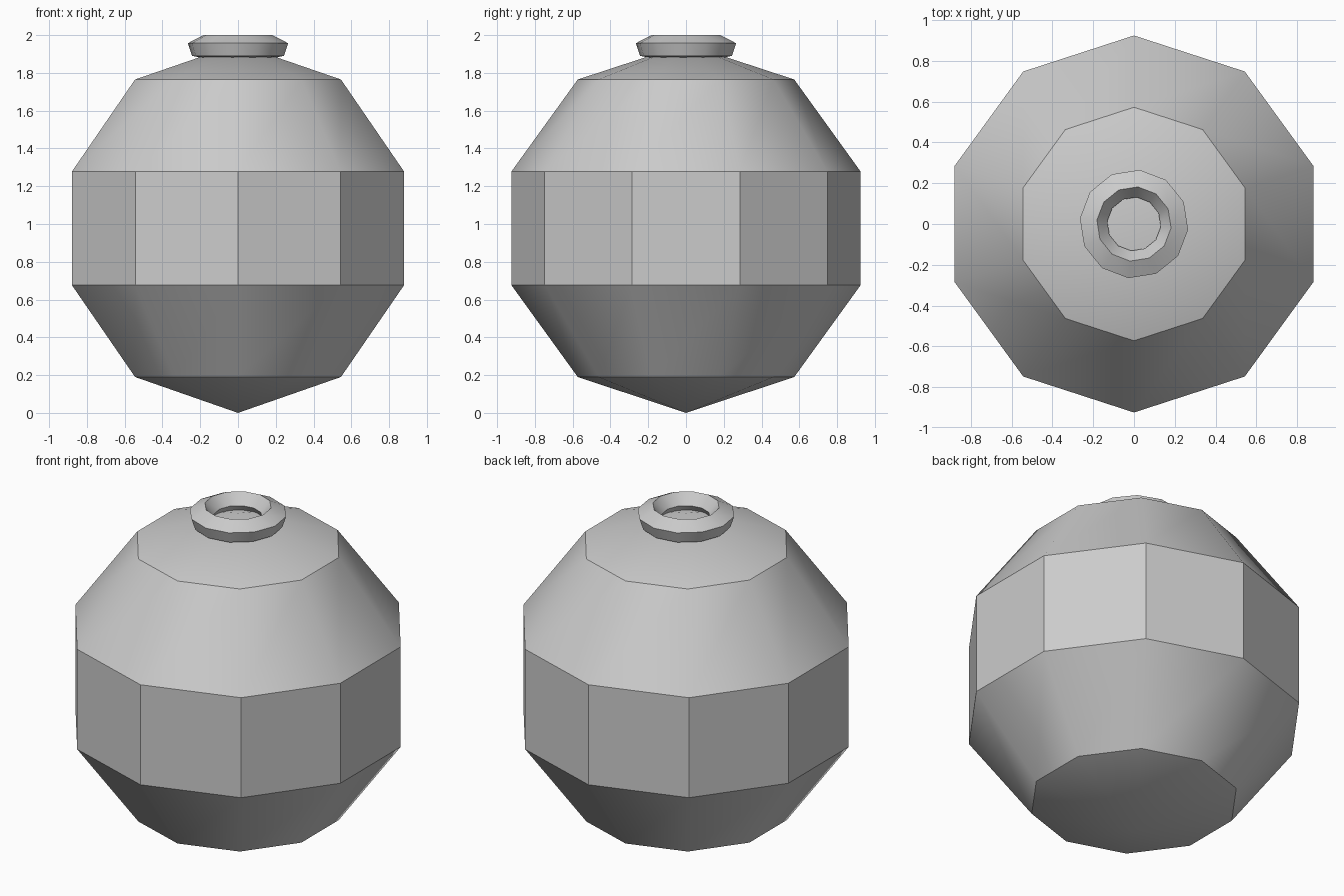
import bpy, bmesh, math

if "Cube" in bpy.data.objects:
    bpy.data.objects.remove(bpy.data.objects["Cube"], do_unlink=True)

grey = bpy.data.materials.new("plain_grey")
grey.use_nodes = True
colour = (0.6, 0.6, 0.6, 1)
grey.diffuse_color = colour
grey.node_tree.nodes["Principled BSDF"].inputs["Base Color"].default_value = colour


def lathe(name, profile, sides, start, closed=False):
    """Turn a (radius, height) profile about z; zero radius makes a pole."""
    bm = bmesh.new()
    rings = []
    for r, z in profile:
        if r == 0:
            rings.append([bm.verts.new((0, 0, z))] * sides)
            continue
        angles = [start + math.tau * i / sides for i in range(sides)]
        rings.append([bm.verts.new((r * math.cos(a), r * math.sin(a), z)) for a in angles])
    pairs = list(zip(rings, rings[1:]))
    if closed:
        pairs.append((rings[-1], rings[0]))
    for low, high in pairs:
        for i in range(sides):
            j = (i + 1) % sides
            corners = dict.fromkeys((low[i], low[j], high[j], high[i]))
            bm.faces.new(corners)
    bmesh.ops.recalc_face_normals(bm, faces=bm.faces)
    mesh = bpy.data.meshes.new(name)
    bm.to_mesh(mesh)
    bm.free()
    mesh.materials.append(grey)
    obj = bpy.data.objects.new(name, mesh)
    bpy.context.collection.objects.link(obj)
    bpy.ops.object.select_all(action="DESELECT")
    obj.select_set(True)
    bpy.context.view_layer.objects.active = obj
    bpy.ops.object.shade_smooth_by_angle(angle=math.radians(30.5))
    return obj


# Ten-sided body with pointed ends
body = [(0, 0), (0.573, 0.19), (0.925, 0.677), (0.925, 1.277), (0.573, 1.765), (0, 1.953)]
lathe("body", body, 10, math.pi / 2)

# Twelve-sided ring around the top point
ring = [(0.183, 2.0), (0.267, 1.957), (0.245, 1.89), (0.17, 1.875), (0.132, 1.937)]
lathe("neck_ring", ring, 12, math.radians(-6), closed=True)
